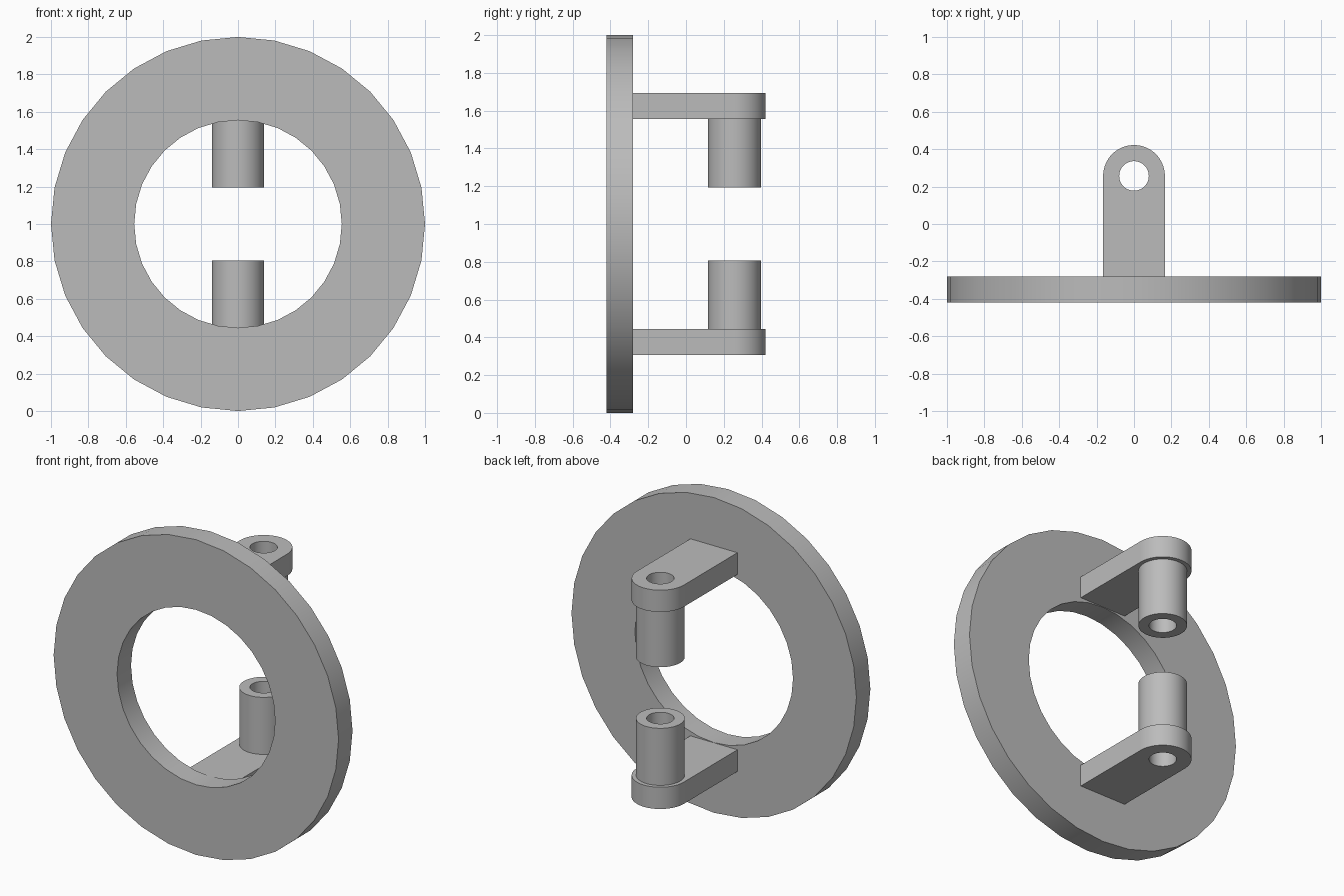
import bpy, bmesh
from math import pi, sin, cos, radians
from mathutils import Vector, Matrix

cube = bpy.data.objects.get("Cube")
if cube:
    bpy.data.objects.remove(cube, do_unlink=True)

grey = bpy.data.materials.new("plain grey")
grey.use_nodes = True
colour = (0.5, 0.5, 0.5, 1)
grey.diffuse_color = colour
grey.node_tree.nodes["Principled BSDF"].inputs["Base Color"].default_value = colour


def arc(radius, sides, start=0, sweep=2 * pi, closed=True):
    steps = sides if closed else sides + 1
    return [(radius * cos(start + sweep * i / sides),
             radius * sin(start + sweep * i / sides)) for i in range(steps)]


def pierced_plate(name, outline, hole, depth, matrix):
    """Extrude an outline with a hole in it along local z."""
    bm = bmesh.new()
    edges = []
    for loop in (outline, hole):
        verts = [bm.verts.new((x, y, 0)) for x, y in loop]
        edges += [bm.edges.new((v, verts[i - 1])) for i, v in enumerate(verts)]
    bmesh.ops.triangle_fill(bm, use_beauty=True, edges=edges, normal=(0, 0, 1))
    result = bmesh.ops.extrude_face_region(bm, geom=bm.faces[:], use_keep_orig=True)
    top = [g for g in result["geom"] if isinstance(g, bmesh.types.BMVert)]
    bmesh.ops.translate(bm, verts=top, vec=Vector((0, 0, depth)))
    bmesh.ops.transform(bm, matrix=matrix, verts=bm.verts[:])
    bmesh.ops.recalc_face_normals(bm, faces=bm.faces[:])
    mesh = bpy.data.meshes.new(name)
    bm.to_mesh(mesh)
    bm.free()
    mesh.materials.append(grey)
    obj = bpy.data.objects.new(name, mesh)
    bpy.context.collection.objects.link(obj)
    bpy.ops.object.select_all(action="DESELECT")
    obj.select_set(True)
    bpy.context.view_layer.objects.active = obj
    bpy.ops.object.shade_smooth_by_angle(angle=radians(30))
    return obj


# Upright mounting ring
pierced_plate("ring", arc(1, 32), arc(0.555, 32), 0.14,
              Matrix.Translation((0, -0.28, 1)) @ Matrix.Rotation(pi / 2, 4, "X"))

# Two round-ended arms, each with a hollow post pointing to the middle
pin_y, ring_back, arm_radius = 0.257, -0.28, 0.165
arm_outline = arc(arm_radius, 32, 0, pi, closed=False)
arm_outline += [(-arm_radius, ring_back - pin_y), (arm_radius, ring_back - pin_y)]
bore = arc(0.079, 48)
for prefix, side in (("upper", 1), ("lower", -1)):
    place = Matrix.Translation((0, pin_y, 1)) @ Matrix.Diagonal((1, 1, side, 1))
    pierced_plate(prefix + "_arm", arm_outline, bore, 0.138,
                  place @ Matrix.Translation((0, 0, 0.556)))
    pierced_plate(prefix + "_post", arc(0.14, 48), bore, 0.362,
                  place @ Matrix.Translation((0, 0, 0.194)))
